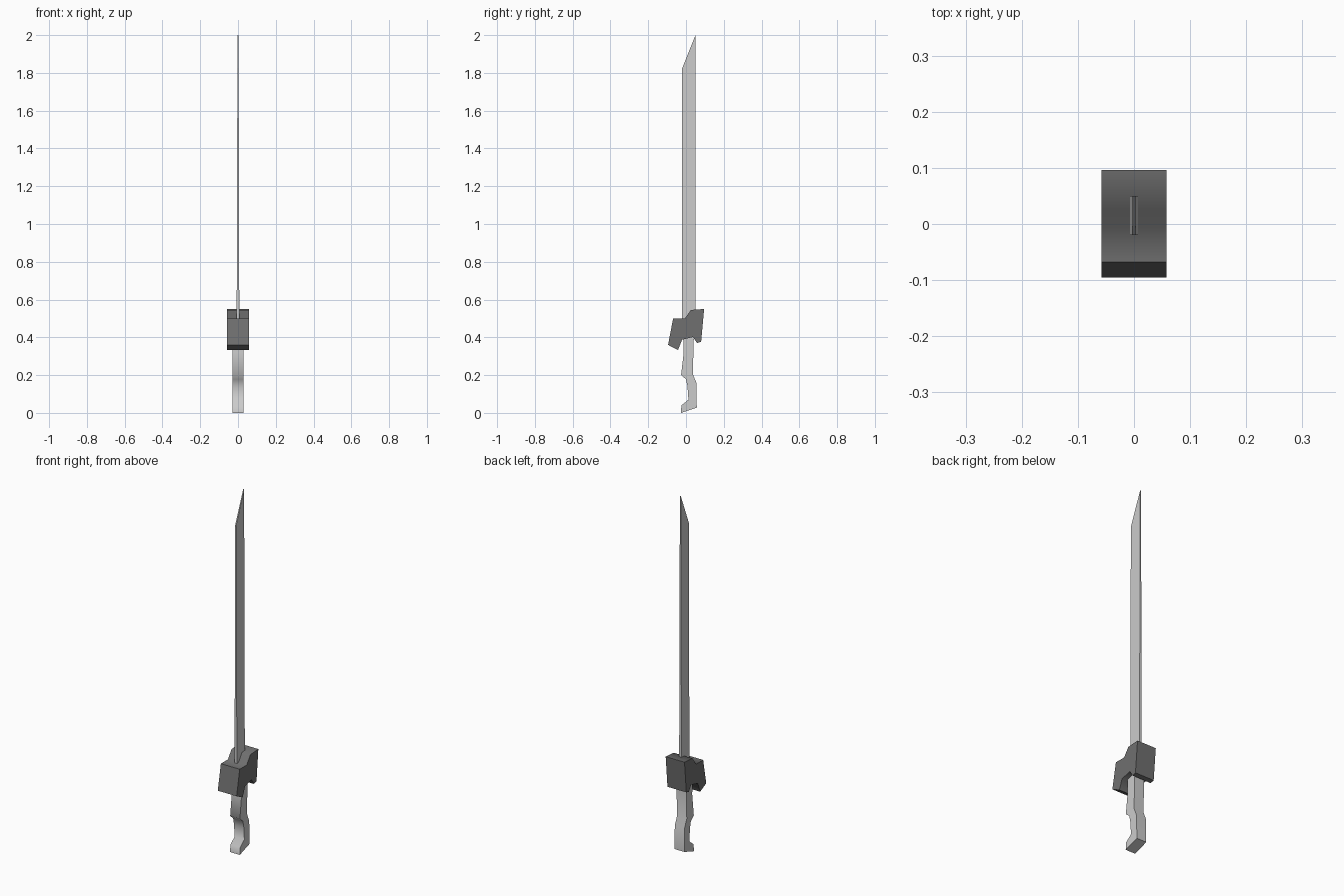
import bpy, bmesh, math

if "Cube" in bpy.data.objects:
    bpy.data.objects.remove(bpy.data.objects["Cube"])


def extrude_profile(name, profile, half_width, smooth=None):
    """Extrude a (y, z) side profile symmetrically along x.
    half_width(z) gives the half thickness at each height."""
    bm = bmesh.new()
    left = [bm.verts.new((-half_width(z), y, z)) for y, z in profile]
    right = [bm.verts.new((half_width(z), y, z)) for y, z in profile]
    n = len(profile)
    bm.faces.new(left)
    bm.faces.new(right[::-1])
    for i in range(n):
        j = (i + 1) % n
        bm.faces.new((left[i], right[i], right[j], left[j]))
    bmesh.ops.recalc_face_normals(bm, faces=bm.faces)
    mesh = bpy.data.meshes.new(name)
    bm.to_mesh(mesh)
    bm.free()
    obj = bpy.data.objects.new(name, mesh)
    bpy.context.collection.objects.link(obj)
    if smooth:
        bpy.ops.object.select_all(action='DESELECT')
        obj.select_set(True)
        bpy.context.view_layer.objects.active = obj
        bpy.ops.object.shade_smooth_by_angle(angle=math.radians(smooth))
    return obj


# Blade: slanted tip, thinning gently towards the top
extrude_profile(
    "blade",
    [(-0.02, 0.45), (0.05, 0.45), (0.05, 2.0), (-0.02, 1.825)],
    lambda z: 0.0072 - 0.0045 * (z - 0.45) / 1.55)

# Guard: dark stepped block with a notch underneath for the grip
guard = extrude_profile(
    "guard",
    [(-0.068, 0.50), (-0.095, 0.36), (-0.042, 0.333), (-0.021, 0.387),
     (0.037, 0.402), (0.058, 0.37), (0.08, 0.376), (0.096, 0.55),
     (0.026, 0.545), (-0.006, 0.50)],
    lambda z: 0.058, smooth=62)
dark = bpy.data.materials.new("dark_metal")
dark.diffuse_color = (0.16, 0.16, 0.16, 1)
dark.use_nodes = True
dark.node_tree.nodes["Principled BSDF"].inputs["Base Color"].default_value = dark.diffuse_color
guard.data.materials.append(dark)

# Grip: contoured handle with a slanted pommel end
extrude_profile(
    "grip",
    [(-0.013, 0.42), (-0.012, 0.32), (-0.026, 0.20), (0.0, 0.178),
     (0.008, 0.14), (0.013, 0.07), (-0.024, 0.04), (-0.027, 0.0),
     (0.057, 0.028), (0.056, 0.157), (0.036, 0.205), (0.042, 0.42)],
    lambda z: 0.03, smooth=62)
